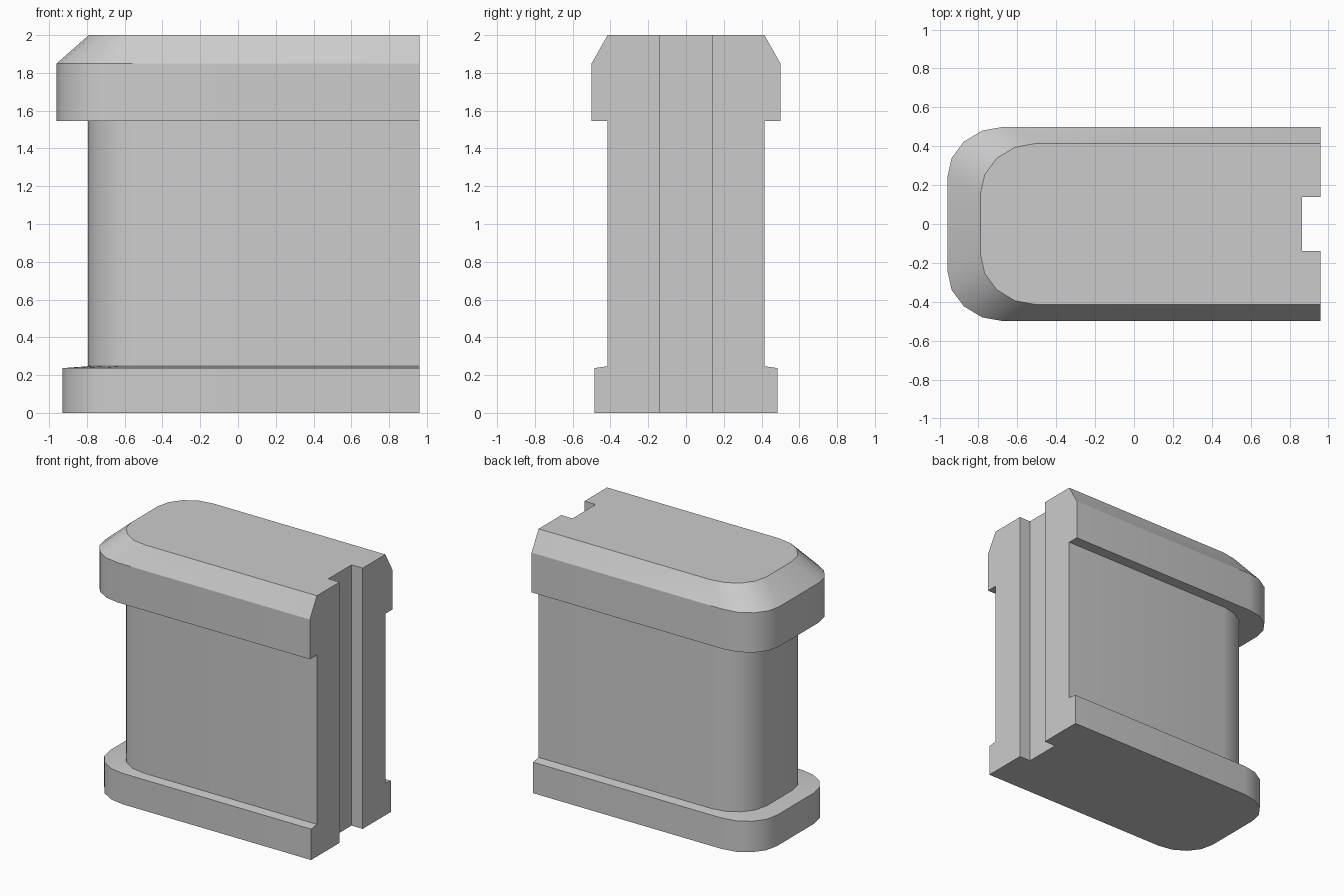
import bpy, bmesh, math

if "Cube" in bpy.data.objects:
    bpy.data.objects.remove(bpy.data.objects["Cube"])

BACK_X = 0.96            # flat back end
SLOT_X, SLOT_Y = 0.865, 0.14   # slot running the full height
RX, RY, SEGS = 0.29, 0.26, 4   # rounded front corners

# Levels from bottom to top: (z, nose x, half width)
LEVELS = [
    (0.0, -0.93, 0.485), (0.237, -0.93, 0.485),    # foot
    (0.247, -0.795, 0.415), (1.545, -0.795, 0.415),  # body
    (1.545, -0.96, 0.50), (1.85, -0.96, 0.50),     # cap
    (2.0, -0.79, 0.415),                           # cap bevel
]


def outline(nose, half):
    """Counter-clockwise outline with two rounded corners and a slot."""
    corner = []
    for i in range(SEGS + 1):
        a = math.pi / 2 * (1 + i / SEGS)
        corner.append((nose + RX + RX * math.cos(a), half - RY + RY * math.sin(a)))
    mirrored = [(x, -y) for x, y in reversed(corner)]
    slot = [(BACK_X, -SLOT_Y), (SLOT_X, -SLOT_Y), (SLOT_X, SLOT_Y), (BACK_X, SLOT_Y)]
    return [(BACK_X, half)] + corner + mirrored + [(BACK_X, -half)] + slot


# Loft the outline through all levels
bm = bmesh.new()
rings = [[bm.verts.new((x, y, z)) for x, y in outline(nose, half)]
         for z, nose, half in LEVELS]
n = len(rings[0])
for low, high in zip(rings, rings[1:]):
    for i in range(n):
        j = (i + 1) % n
        # the flat ledge under the cap has no area along the slot
        if low[i].co == high[i].co and low[j].co == high[j].co:
            continue
        bm.faces.new((low[i], low[j], high[j], high[i]))
bm.faces.new(rings[-1])
bm.faces.new(list(reversed(rings[0])))
bmesh.ops.remove_doubles(bm, verts=bm.verts, dist=1e-5)
bmesh.ops.dissolve_degenerate(bm, dist=1e-5, edges=bm.edges)
bmesh.ops.recalc_face_normals(bm, faces=bm.faces)

mesh = bpy.data.meshes.new("slotted_block")
bm.to_mesh(mesh)
bm.free()
block = bpy.data.objects.new("slotted_block", mesh)
bpy.context.collection.objects.link(block)

# Smooth corners, sharp ledges
bpy.context.view_layer.objects.active = block
block.select_set(True)
bpy.ops.object.shade_smooth_by_angle(angle=math.radians(28))
